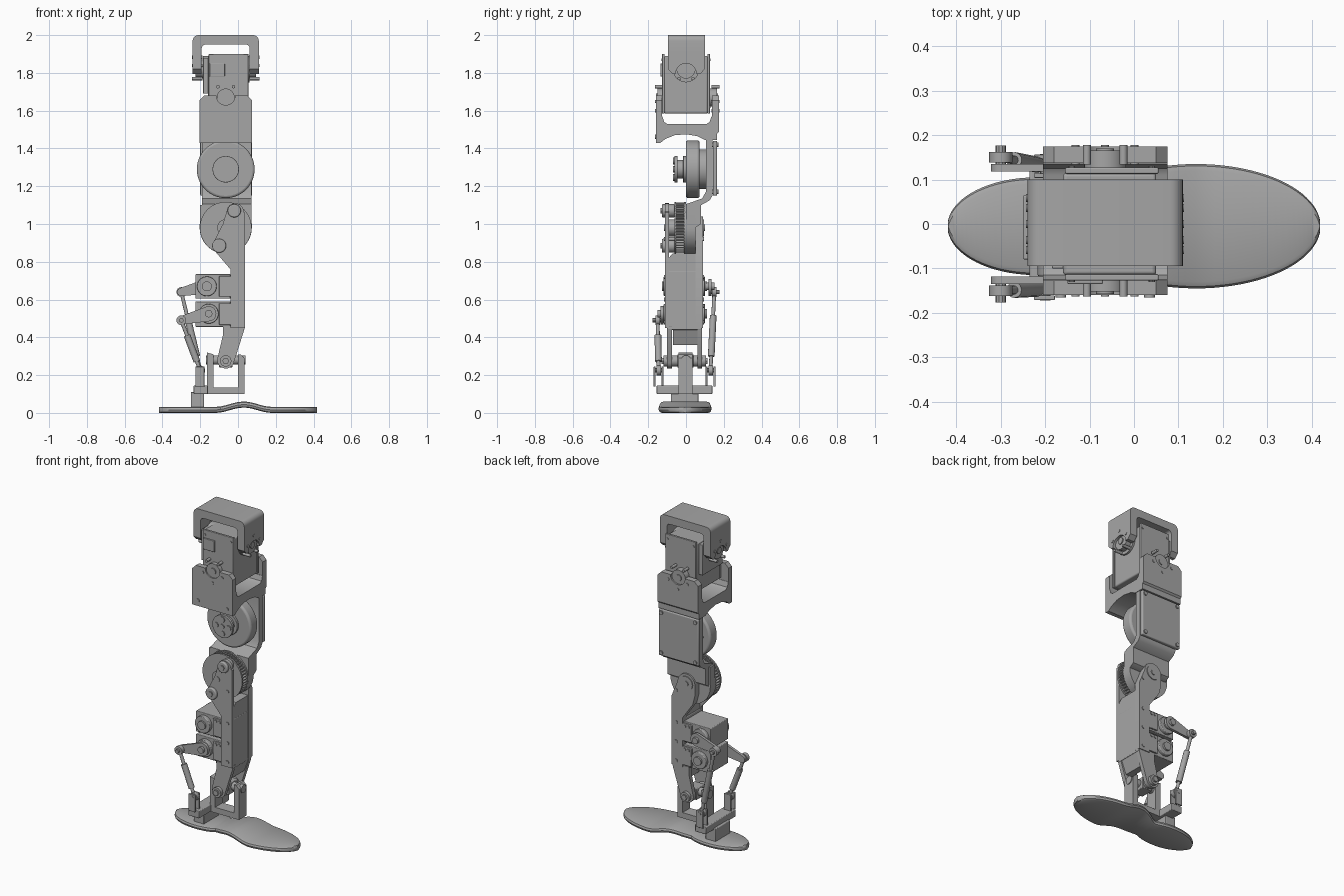
import bpy, bmesh
from math import sin, cos, pi, sqrt, radians
from mathutils import Vector

cube = bpy.data.objects.get("Cube")
if cube:
    bpy.data.objects.remove(cube)

grey = bpy.data.materials.new("machined grey")
grey.use_nodes = True
grey.diffuse_color = (0.38, 0.38, 0.38, 1)
grey.node_tree.nodes["Principled BSDF"].inputs["Base Color"].default_value = (0.38, 0.38, 0.38, 1)
parts = []
CX = -0.065  # axis shared by hip, knee and ankle joints


def finish(name, bm, bevel=0):
    bmesh.ops.recalc_face_normals(bm, faces=bm.faces)
    mesh = bpy.data.meshes.new(name)
    bm.to_mesh(mesh)
    bm.free()
    ob = bpy.data.objects.new(name, mesh)
    bpy.context.collection.objects.link(ob)
    mesh.materials.append(grey)
    if bevel:
        mod = ob.modifiers.new("edge", "BEVEL")
        mod.width, mod.segments, mod.limit_method = bevel, 3, "ANGLE"
    parts.append(ob)
    return ob


def prism(name, pts, axis, a, b, bevel=0):
    """Extrude a 2D outline along an axis from a to b."""
    place = {"x": lambda p, t: (t, p[0], p[1]),
             "y": lambda p, t: (p[0], t, p[1]),
             "z": lambda p, t: (p[0], p[1], t)}[axis]
    bm = bmesh.new()
    lo = [bm.verts.new(place(p, a)) for p in pts]
    hi = [bm.verts.new(place(p, b)) for p in pts]
    bm.faces.new(lo)
    bm.faces.new(hi[::-1])
    for i in range(len(pts)):
        j = (i + 1) % len(pts)
        bm.faces.new((lo[i], lo[j], hi[j], hi[i]))
    return finish(name, bm, bevel)


def box(name, x0, x1, y0, y1, z0, z1, bevel=0.004):
    return prism(name, [(x0, z0), (x1, z0), (x1, z1), (x0, z1)], "y", y0, y1, bevel)


def arc(u, v, r, a0, a1, n=16):
    return [(u + r * cos(radians(a0 + (a1 - a0) * i / n)),
             v + r * sin(radians(a0 + (a1 - a0) * i / n))) for i in range(n + 1)]


def disc(name, u, v, r, a, b, axis="y", bevel=0, n=40):
    return prism(name, arc(u, v, r, 0, 360 - 360 / n, n - 1), axis, a, b, bevel)


def bolts(name, u, v, ring, count, r, a, b, axis="y", turn=0):
    for i in range(count):
        t = turn + 2 * pi * i / count
        disc(name, u + ring * cos(t), v + ring * sin(t), r, a, b, axis, 0, 12)


def rod(name, p, q, r):
    p, q = Vector(p), Vector(q)
    bm = bmesh.new()
    bmesh.ops.create_cone(bm, cap_ends=True, segments=12, radius1=r, radius2=r, depth=(q - p).length)
    turn = (q - p).to_track_quat("Z", "Y").to_matrix()
    for v in bm.verts:
        v.co = turn @ v.co + (p + q) / 2
    return finish(name, bm)


def notched(u0, u1, v0, v1, uc, r):
    """Plate outline with chamfered corners and a round notch in the v1 edge."""
    s = 1 if v1 > v0 else -1
    c = 0.025
    notch = [(u, v1 - s * abs(v - v1)) for u, v in arc(uc, v1, r, 0, 180)]
    return [(u0, v0), (u1, v0), (u1, v1 - s * c), (u1 - c, v1)] + notch + [(u0 + c, v1), (u0, v1 - s * c)]


def link(u0, v0, r0, u1, v1, r1):
    """Outline of a tapered arm with round ends."""
    d = Vector((u1 - u0, v1 - v0))
    t = math_angle(d)
    return arc(u0, v0, r0, t + 90, t + 270) + arc(u1, v1, r1, t - 90, t + 90)


def math_angle(d):
    return -d.angle_signed(Vector((1, 0))) * -180 / pi


# Sole: rounded cross-sections lofted along an arched centre line
bm = bmesh.new()
rings = []
for i in range(57):
    x = -0.419 * cos(pi * i / 56)
    toe = 0.14 * sqrt(max(0, 1 - ((x - 0.14) / 0.28) ** 2))
    heel = 0.11 * sqrt(max(0, 1 - ((x + 0.22) / 0.2) ** 2))
    w = max(toe, heel, 0.006)
    lift = 0.014 * (1 + cos(pi * (x - 0.03) / 0.15)) if abs(x - 0.03) < 0.15 else 0
    ring = []
    for side in (1, -1):
        for k in range(5):
            t = side * pi / 2 - pi / 4 * k
            edge = max(w - 0.015, 0)
            ring.append(bm.verts.new((x, -0.005 + side * edge + min(w, 0.015) * cos(t),
                                      0.016 + lift + 0.016 * sin(t))))
    rings.append(ring)
for r0, r1 in zip(rings, rings[1:]):
    for k in range(10):
        bm.faces.new((r0[k], r0[k - 1], r1[k - 1], r1[k]))
bm.faces.new(rings[0])
bm.faces.new(rings[-1])
finish("foot_sole", bm)

# Ankle yoke and rod crossbar
prism("ankle_yoke", [(-0.165, 0.1), (0.035, 0.1), (0.035, 0.29), (0.015, 0.31), (0, 0.31), (0, 0.135),
                     (-0.13, 0.135), (-0.13, 0.31), (-0.165, 0.32)], "y", -0.04, 0.035)
box("heel_post", -0.25, -0.18, -0.08, 0.065, 0.02, 0.11)
box("rod_crossbar", -0.235, -0.16, -0.155, 0.14, 0.1, 0.145)
disc("ankle_pin", 0, 0.28, 0.025, -0.17, 0.04, "x")
disc("ankle_shaft", CX, 0.275, 0.03, -0.12, 0.105)
box("ankle_cross", -0.1, -0.03, -0.045, 0.04, 0.24, 0.31)

# Shin: box, ankle cheeks and knee cheeks
box("shin_body", -0.04, 0.035, -0.1, 0.085, 0.44, 0.75)
prism("shin_cap", [(-0.1, 0.74), (0.085, 0.74), (0.085, 0.82), (0.06, 0.845), (-0.07, 0.845), (-0.1, 0.81)],
      "x", -0.035, 0.034)
ankle_cheek = [(0.036, 0.46), (-0.08, 0.46), (-0.08, 0.41)] + arc(CX, 0.28, 0.045, 160, 340) + [(0.03, 0.43)]
knee_cheek = ([(-0.04, 0.45), (0.036, 0.45), (0.036, 1.06)] + arc(-0.015, 1.065, 0.045, 0, 150, 8)
              + [(-0.08, 1.0)] + arc(-0.095, 0.885, 0.04, 140, 230, 6) + [(-0.04, 0.76)])
rear_cheek = ([(-0.04, 0.45), (0.036, 0.45), (0.036, 0.88)] + arc(CX, 0.98, 0.06, 0, 180)
              + [(-0.125, 0.92), (-0.11, 0.86), (-0.04, 0.76)])
prism("shin_web", [(-0.04, 0.36), (0.0, 0.36), (0.035, 0.45), (-0.06, 0.45)], "y", -0.07, 0.06)
for y0, y1 in ((-0.1, -0.075), (0.06, 0.085)):
    prism("ankle_cheek", ankle_cheek, "y", y0, y1)
prism("knee_cheek_front", knee_cheek, "y", -0.112, -0.09)
prism("knee_cheek_rear", rear_cheek, "y", 0.05, 0.09)
for u, v, r in ((-0.02, 1.07, 0.035), (-0.1, 0.885, 0.037)):
    disc("knee_roller", u, v, r, -0.128, -0.06, bevel=0.006)
    disc("roller_bolt", u, v, 0.016, -0.134, -0.12, n=6)
for v in (0.92, 0.72, 0.6, 0.48):
    disc("shin_bolt", 0.005, v, 0.011, -0.117, 0.094, n=12)
disc("ankle_bolt", CX, 0.275, 0.018, -0.13, 0.115, n=6)

# Paired ankle servos with horns, arms and push rods
for v0, v1, uc, vc in ((0.605, 0.735, -0.165, 0.67), (0.455, 0.59, -0.155, 0.525)):
    box("servo_case", -0.225, -0.04, -0.095, 0.08, v0, v1)
    box("servo_flange", -0.1, -0.03, -0.105, 0.09, v0 + 0.01, v1 - 0.01)
    disc("servo_hub", uc, vc, 0.052, -0.118, 0.1, bevel=0.004)
    disc("servo_boss", uc, vc, 0.026, -0.128, 0.112)
    for u in (-0.08, -0.055):
        disc("servo_bolt", u, v1 - 0.025, 0.009, -0.11, 0.095, n=12)
for s, uc, vc, ve, foot_y in ((-1, -0.155, 0.525, 0.49, -0.145), (1, -0.165, 0.67, 0.64, 0.13)):
    a, b = sorted((s * 0.118, s * 0.135))
    prism("servo_arm", link(uc, vc, 0.04, -0.3, ve, 0.022), "y", a, b)
    a, b = sorted((s * 0.1, s * 0.15))
    disc("arm_screw", uc, vc, 0.02, a, b, n=12)
    top, low = Vector((-0.3, s * 0.15, ve)), Vector((-0.2, foot_y, 0.225))
    rod("push_rod_thin", top, low, 0.01)
    rod("push_rod_sleeve", top.lerp(low, 0.3), top.lerp(low, 0.82), 0.018)
    for p in (top, low):
        disc("rod_end", p.x, p.z, 0.026, p.y - 0.012, p.y + 0.012, n=16)
        disc("rod_end_pin", p.x, p.z, 0.012, p.y - 0.027, p.y + 0.027, n=10)
    for dy in (-0.026, 0.016):
        box("rod_clevis", -0.225, -0.178, foot_y + dy, foot_y + dy + 0.01, 0.14, 0.245, 0.002)

# Knee: toothed pulley between flat flanges
teeth = []
for i in range(48):
    for k, r in enumerate((0.134, 0.134, 0.122, 0.122)):
        t = 2 * pi * (i + k / 4) / 48
        teeth.append((CX + r * cos(t), 0.98 + r * sin(t)))
prism("knee_pulley", teeth, "y", -0.052, -0.008)
for y in (-0.062, -0.01):
    disc("pulley_flange", CX, 0.98, 0.137, y, y + 0.01, n=56)
disc("knee_axle", CX, 0.98, 0.045, -0.1, 0.095)
disc("knee_axle_bolt", CX, 0.98, 0.018, -0.116, 0.1, n=12)

# Thigh bracket: folded plate ending in a round knee lobe
prism("thigh_lobe", [(0.072, 1.1)] + [(-0.2, 1.1)] + arc(CX, 0.98, 0.138, 180, 360, 28), "y", 0.0, 0.05)
prism("thigh_fold", [(0, 1.1), (0.0, 1.105), (0.085, 1.135), (0.105, 1.17), (0.105, 1.45), (0.14, 1.45),
                     (0.14, 1.15), (0.125, 1.125), (0.08, 1.1), (0.08, 1.0), (0.05, 0.98), (0, 0.98)],
      "x", -0.19, 0.072)
box("thigh_cover", -0.2, 0.075, 0.142, 0.165, 1.15, 1.44, 0.006)
for u in (-0.18, 0.055):
    for v in (1.17, 1.42):
        disc("cover_bolt", u, v, 0.012, 0.13, 0.172, n=12)

# Thigh actuator: stacked round stages
for name, r, a, b in (("actuator_rear", 0.105, 0.07, 0.11), ("actuator_case", 0.153, 0.0, 0.072),
                      ("actuator_neck", 0.05, -0.05, 0.01), ("actuator_collar", 0.07, -0.015, 0.0),
                      ("actuator_flange", 0.07, -0.062, -0.045)):
    disc(name, CX, 1.29, r, a, b, bevel=0.012 if r > 0.15 else 0.002, n=56)
bolts("actuator_screw", CX, 1.29, 0.044, 4, 0.018, -0.068, -0.06, turn=pi / 4 + pi / 4)
disc("actuator_centre", CX, 1.29, 0.015, -0.068, -0.06, n=12)

# Hip cradle: arched floor with front and rear notched ears
prism("hip_cradle", [(-0.16, 1.43), (-0.16, 1.57), (-0.125, 1.57), (-0.115, 1.54), (-0.1, 1.53), (0.11, 1.53),
                     (0.125, 1.54), (0.135, 1.57), (0.175, 1.57), (0.175, 1.49), (0.165, 1.48), (0.165, 1.445),
                     (0.1, 1.445), (0.06, 1.465), (0, 1.475), (-0.06, 1.47), (-0.11, 1.45), (-0.135, 1.43)],
      "x", -0.205, 0.075)
for a, b in ((-0.16, -0.127), (0.137, 0.175)):
    prism("hip_ear", notched(-0.205, 0.075, 1.56, 1.68, CX, 0.05), "y", a, b)
    bolts("ear_screw", CX, 1.67, 0.07, 5, 0.009, a - 0.003, b + 0.003, turn=pi + pi / 10)
for u in (-0.165, 0.035):
    disc("cradle_bolt", u, 1.463, 0.012, -0.165, -0.15, n=12)

# Hip motor block and its output hubs
box("hip_motor", -0.16, 0.05, -0.115, 0.115, 1.585, 1.89, 0.008)
for a, b in ((-0.127, -0.113), (0.113, 0.127)):
    box("motor_face", -0.155, 0.055, a, b, 1.585, 1.9, 0.003)
    for u in (-0.14, 0.04):
        for v in (1.62, 1.87):
            disc("motor_bolt", u, v, 0.007, a - 0.004, b + 0.004, n=10)
box("motor_side_plate", -0.185, -0.15, -0.1, 0.1, 1.69, 1.88, 0.003)
box("motor_port", -0.15, -0.07, -0.135, -0.12, 1.78, 1.85, 0.003)
disc("roll_hub", CX, 1.67, 0.047, -0.152, 0.165)
disc("roll_hub_screw", CX, 1.67, 0.02, -0.158, 0.17, n=12)
disc("pitch_hub", 0.0, 1.82, 0.05, -0.225, 0.095, "x")
disc("pitch_bearing", 0.0, 1.82, 0.07, -0.185, 0.062, "x")
disc("pitch_hub_screw", 0.0, 1.82, 0.02, -0.232, 0.102, "x", n=12)

# Top bracket: rounded bridge with two notched flaps
bridge = ([(-0.24, 1.9)] + arc(-0.21, 1.97, 0.03, 180, 90, 6) + arc(0.08, 1.97, 0.03, 90, 0, 6)
          + [(0.11, 1.9), (0.062, 1.9)] + arc(0.042, 1.93, 0.02, 0, 90, 4)
          + arc(-0.172, 1.93, 0.02, 90, 180, 4) + [(-0.192, 1.9)])
prism("top_bridge", bridge, "y", -0.095, 0.1)
for a, b in ((-0.24, -0.192), (0.062, 0.11)):
    prism("top_flap", notched(-0.095, 0.1, 1.9, 1.795, 0, 0.055), "x", a, b)
    bolts("flap_screw", 0, 1.82, 0.062, 5, 0.009, a - 0.003, b + 0.003, "x", pi / 10)
bolts("top_screw", CX, 0, 0.043, 4, 0.008, 1.99, 2.0, "z")

bpy.ops.object.select_all(action="DESELECT")
for ob in parts:
    ob.select_set(True)
bpy.context.view_layer.objects.active = parts[0]
bpy.ops.object.shade_smooth_by_angle(angle=radians(35))
